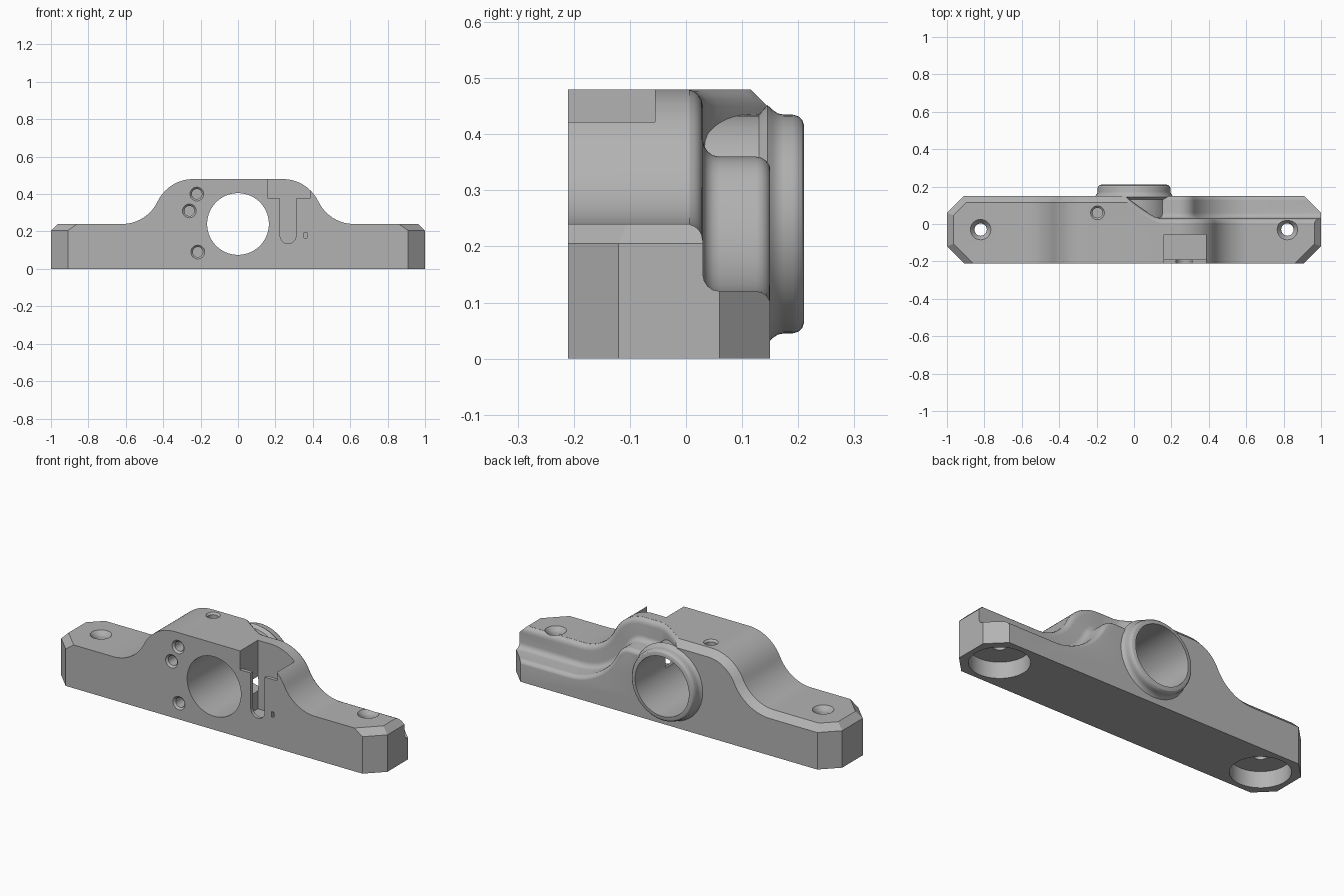
import bpy, bmesh
from math import sin, cos, pi, radians, sqrt, atan2

cube = bpy.data.objects.get("Cube")
if cube:
    bpy.data.objects.remove(cube, do_unlink=True)

grey = bpy.data.materials.new("machined grey")
grey.use_nodes = True
colour = (0.45, 0.45, 0.45, 1)
grey.diffuse_color = colour
grey.node_tree.nodes["Principled BSDF"].inputs["Base Color"].default_value = colour


def loft(name, rings):
    """Closed solid through rings of equal point count."""
    bm = bmesh.new()
    loops = [[bm.verts.new(p) for p in ring] for ring in rings]
    n = len(loops[0])
    for a, b in zip(loops, loops[1:]):
        for i in range(n):
            j = (i + 1) % n
            bm.faces.new((a[i], a[j], b[j], b[i]))
    bm.faces.new(loops[0])
    bm.faces.new(loops[-1])
    bmesh.ops.recalc_face_normals(bm, faces=bm.faces)
    mesh = bpy.data.meshes.new(name)
    bm.to_mesh(mesh)
    bm.free()
    mesh.materials.append(grey)
    obj = bpy.data.objects.new(name, mesh)
    bpy.context.collection.objects.link(obj)
    return obj


def turned(name, x, other, axis, profile, n=48):
    """Round solid along y or z; profile is (radius, position) pairs."""
    rings = []
    for r, t in profile:
        ring = []
        for i in range(n):
            u, v = x + r * cos(2 * pi * i / n), other + r * sin(2 * pi * i / n)
            ring.append((u, t, v) if axis == "y" else (u, v, t))
        rings.append(ring)
    return loft(name, rings)


def box(name, x0, x1, y0, y1, z0, z1):
    return loft(name, [[(x0, y0, z), (x1, y0, z), (x1, y1, z), (x0, y1, z)]
                       for z in (z0, z1)])


def combine(obj, tool, operation="DIFFERENCE"):
    mod = obj.modifiers.new("cut", "BOOLEAN")
    mod.operation = operation
    mod.solver = "EXACT"
    mod.object = tool
    bpy.context.view_layer.objects.active = obj
    bpy.ops.object.modifier_apply(modifier=mod.name)
    bpy.data.objects.remove(tool, do_unlink=True)


# Shoulder line: arm top, concave arc, convex arc (x, z, normal x, normal z)
LOW, HIGH, R, STEPS = 0.24, 0.48, 0.21, 14
XL, XH = 0.62, 0.24
tilt = atan2(HIGH - LOW - 2 * R + 2 * R, XL - XH)
tilt = atan2((HIGH - R) * -1 + LOW + R, XL - XH)
shoulder = []
for i in range(STEPS + 1):
    a = -pi / 2 - (pi / 2 - tilt) * i / STEPS
    shoulder.append((XL + R * cos(a), LOW + R + R * sin(a), -cos(a), -sin(a)))
for i in range(1, STEPS + 1):
    a = tilt + (pi / 2 - tilt) * i / STEPS
    shoulder.append((XH + R * cos(a), HIGH - R + R * sin(a), cos(a), sin(a)))

# Main body, extruded front to back
half = [(1.1, 0)] + [(1.1, LOW)] + [(x, z) for x, z, _, _ in shoulder]
outline = half + [(-x, z) for x, z in reversed(half)]
body = loft("bracket_body", [[(x, y, z) for x, z in outline] for y in (-0.21, 0.15)])


# Angled corners in plan, with chamfered top edges at both ends
def plan(inset, z):
    e, k = 1 - inset, inset * sqrt(2)
    front, back, f = 1.12 - k, 1.06 - k, 0.3
    right = [(front - f, -f), (e, e - front), (e, back - e), (back - f, f)]
    return [(x, y, z) for x, y in right + [(-x, y) for x, y in reversed(right)]]


combine(body, loft("corner_trim", [plan(0, -0.1), plan(0, 0.205),
                                   plan(0.035, 0.24), plan(0.035, 0.6)]), "INTERSECT")


# Sweep a section of (y, depth) pairs along the shoulder line
def sweep(name, section, side, top_xs, shift):
    stations = [(1.2, LOW, 0, 1)] + shoulder + [(x, HIGH, 0, 1) for x in top_xs]
    return loft(name, [[(side * (x - d * nx), y + shift(x), z - d * nz)
                        for y, d in section] for x, z, nx, nz in stations])


# Rear chamfer on the right half
combine(body, sweep("rear_chamfer", [(0.085, -0.03), (0.2, 0.085), (0.2, -0.03)],
                    -1, [0.05, -0.04], lambda x: 0))

# Rear step on the left half with rounded edges, running out behind the bore
arc = [radians(a) for a in (12, 30, 48, 66, 90)]
section = [(0.006, -0.05)]
section += [(0.03 * sin(t), 0.03 - 0.03 * cos(t)) for t in arc]
section += [(0.06 - 0.03 * cos(t), 0.09 + 0.03 * sin(t))
            for t in [radians(a) for a in (0, 22, 45, 67, 90)]]
section += [(0.125 + 0.026 * sin(t), 0.146 - 0.026 * cos(t))
            for t in [radians(a) for a in (0, 22, 45, 67, 90)]]
section += [(0.4, 0.146), (0.4, -0.05)]


def run_out(x):
    t = max(0, 0.14 - x)
    return 0.8 * t * t / (t + 0.05)


combine(body, sweep("rear_step", section, 1,
                    [0.14, 0.11, 0.08, 0.05, 0.02, -0.01, -0.05, -0.09, -0.13], run_out))

# Rear collar and main bore
collar = [(0.195, 0.02), (0.195, 0.13), (0.212, 0.145), (0.203, 0.155), (0.197, 0.164),
          (0.195, 0.174), (0.195, 0.19), (0.192, 0.2), (0.186, 0.207), (0.177, 0.21)]
combine(body, turned("rear_collar", 0, 0.24, "y", collar, 72), "UNION")
combine(body, turned("main_bore", 0, 0.24, "y", [(0.165, -0.3), (0.165, 0.3)], 72))

# Countersunk blind screw holes on the front
for x, z in ((-0.22, 0.4), (-0.26, 0.31), (-0.215, 0.09)):
    combine(body, turned("front_hole", x, z, "y",
                         [(0.047, -0.22), (0.027, -0.2), (0.027, -0.08)], 24))

# Countersunk blind screw hole on top
combine(body, turned("top_hole", -0.195, 0.06, "z",
                     [(0.047, 0.49), (0.027, 0.47), (0.027, 0.33)], 24))

# Mounting holes with wide recesses underneath
for x in (-0.82, 0.82):
    combine(body, turned("mounting_hole", x, -0.03, "z",
                         [(0.063, 0.25), (0.038, 0.22), (0.033, 0.21), (0.033, 0.05)], 32))
    combine(body, turned("base_recess", x, -0.03, "z", [(0.15, -0.1), (0.15, 0.09)], 48))

# Switch pocket behind a thin front wall, with its notch, slot and pin hole
combine(body, box("switch_pocket", 0.16, 0.385, -0.19, -0.055, 0.1, 0.6))
combine(body, box("wall_notch", 0.16, 0.385, -0.3, -0.15, 0.375, 0.6))
slot = [(0.225, 0.45), (0.31, 0.45)]
slot += [(0.2675 + 0.0425 * cos(a), 0.178 + 0.0425 * sin(a))
         for a in [-pi * i / 12 for i in range(13)]]
combine(body, loft("wall_slot", [[(x, y, z) for x, z in slot] for y in (-0.3, -0.12)]))
combine(body, box("pin_hole", 0.353, 0.369, -0.3, -0.15, 0.165, 0.195))

# Smooth shading with crisp edges
bpy.ops.object.select_all(action="DESELECT")
body.select_set(True)
bpy.context.view_layer.objects.active = body
bpy.ops.object.shade_smooth_by_angle(angle=radians(28))
